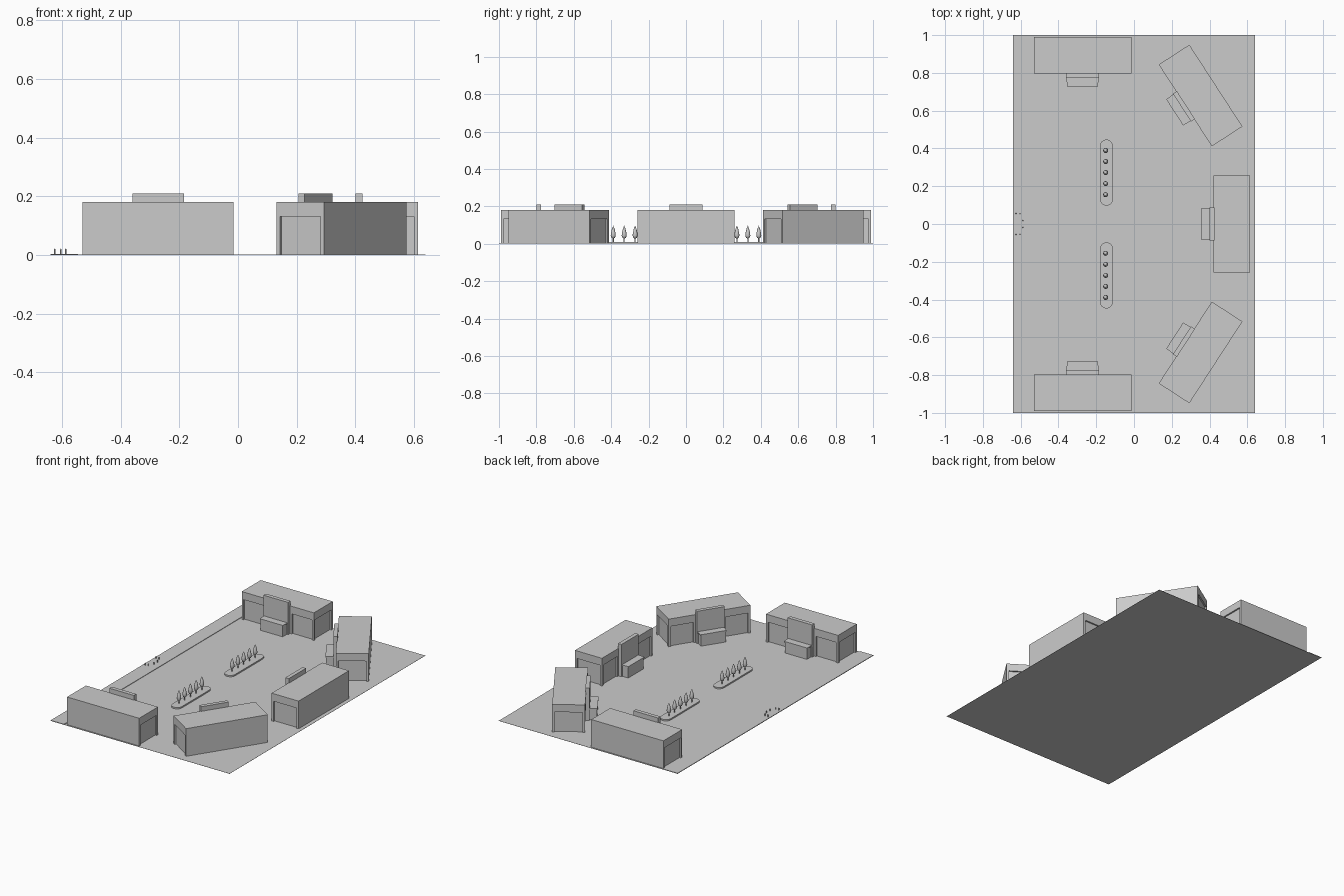
import bpy, bmesh, math

if "Cube" in bpy.data.objects:
    bpy.data.objects.remove(bpy.data.objects["Cube"])

L, D, H = 0.258, 0.0965, 0.18       # stall half length, half depth, height
DOOR = 0.131                        # height of the recessed bays


def finish(bm, name):
    bmesh.ops.recalc_face_normals(bm, faces=bm.faces)
    mesh = bpy.data.meshes.new(name)
    bm.to_mesh(mesh)
    bm.free()
    return mesh


def place(mesh, name, loc=(0, 0, 0), rot=0.0):
    ob = bpy.data.objects.new(name, mesh)
    ob.location = loc
    ob.rotation_euler.z = rot
    bpy.context.collection.objects.link(ob)
    return ob


def prism(name, pts, z0, z1, bottom=True, top=True):
    """Extrude a plan outline between two heights."""
    bm = bmesh.new()
    lo = [bm.verts.new((x, y, z0)) for x, y in pts]
    hi = [bm.verts.new((x, y, z1)) for x, y in pts]
    n = len(pts)
    for i in range(n):
        j = (i + 1) % n
        bm.faces.new((lo[i], lo[j], hi[j], hi[i]))
    if bottom:
        bm.faces.new(lo[::-1])
    if top:
        bm.faces.new(hi)
    return finish(bm, name)


def box(name, x0, x1, y0, y1, z0, z1):
    return prism(name, [(x0, y0), (x1, y0), (x1, y1), (x0, y1)], z0, z1)


def lathe(name, profile, sides):
    bm = bmesh.new()
    vs = [bm.verts.new((r, 0, z)) for r, z in profile]
    es = [bm.edges.new(p) for p in zip(vs, vs[1:])]
    bmesh.ops.spin(bm, geom=vs + es, cent=(0, 0, 0), axis=(0, 0, 1),
                   angle=2 * math.pi, steps=sides)
    bmesh.ops.remove_doubles(bm, verts=bm.verts, dist=1e-5)
    return finish(bm, name)


# Paved ground and the slightly raised pavement strip on the left
place(box("ground", -0.64, 0.64, -1, 1, 0, 0.001), "ground")
place(box("pavement", -0.64, -0.545, -1, 1, 0.001, 0.004), "pavement")

# Stall walls: plan outline with shallow bays in the front and both ends
p, d, b = 0.014, 0.010, 0.100       # post width, recess, inner bay edge
half = [(b, -D), (b, -D + d), (L - p, -D + d), (L - p, -D), (L, -D),
        (L, -D + p), (L - d, -D + p), (L - d, D - p), (L, D - p), (L, D)]
outline = half + [(-x, y) for x, y in reversed(half)]
walls = prism("stall_walls", outline, 0.001, DOOR, top=False)
roof = box("stall_roof", -L, L, -D, D, DOOR, H)

# Raised front board, serving counter and its top
board = box("stall_board", -0.0875, 0.0875, -D - 0.021, -D + 0.004, 0.001, 0.21)
counter = box("stall_counter", -0.079, 0.079, -D - 0.063, -D - 0.021, 0.001, 0.07)
worktop = prism("stall_worktop", [(-0.082, -D - 0.067), (0.082, -D - 0.067),
                                  (0.085, -D - 0.021), (-0.085, -D - 0.021)], 0.07, 0.077)

# Five stalls in a horseshoe
stalls = [(-0.2725, 0.8925, 0), (0.3525, 0.68, -57), (0.5175, 0, -90),
          (0.3525, -0.68, -123), (-0.2725, -0.8925, 180)]
for x, y, a in stalls:
    for mesh in (walls, roof, board, counter, worktop):
        place(mesh, mesh.name, (x, y, 0), math.radians(a))

# Round-ended planters with a row of trees
R, S = 0.034, 0.141
ends = [(R * math.cos(t), R * math.sin(t) + (S if t < math.pi else -S))
        for t in [math.pi * i / 12 for i in range(13)]]
planter = prism("planter", ends[:12] + [(-R, S)] + [(-x, -y) for x, y in ends[:12]] + [(R, -S)],
                0.001, 0.010)
trunk = lathe("tree_trunk", [(0, 0.008), (0.003, 0.008), (0.003, 0.032), (0, 0.032)], 8)
crown = lathe("tree_crown", [(0, 0.026), (0.009, 0.032), (0.0135, 0.043), (0.012, 0.058),
                             (0.007, 0.08), (0, 0.097)], 12)
crown.shade_smooth()
for side in (1, -1):
    place(planter, "planter", (-0.146, side * 0.272, 0))
    for i in range(5):
        for mesh in (trunk, crown):
            place(mesh, mesh.name, (-0.15, side * (0.155 + 0.0585 * i), 0))

# Small bollards round the entrance
bollard = lathe("bollard", [(0, 0.001), (0.0025, 0.001), (0.0025, 0.019), (0, 0.022)], 8)
for x, y in [(-0.625, 0.056), (-0.604, 0.054), (-0.588, 0.018)]:
    for side in (1, -1):
        place(bollard, "bollard", (x, side * y, 0))
